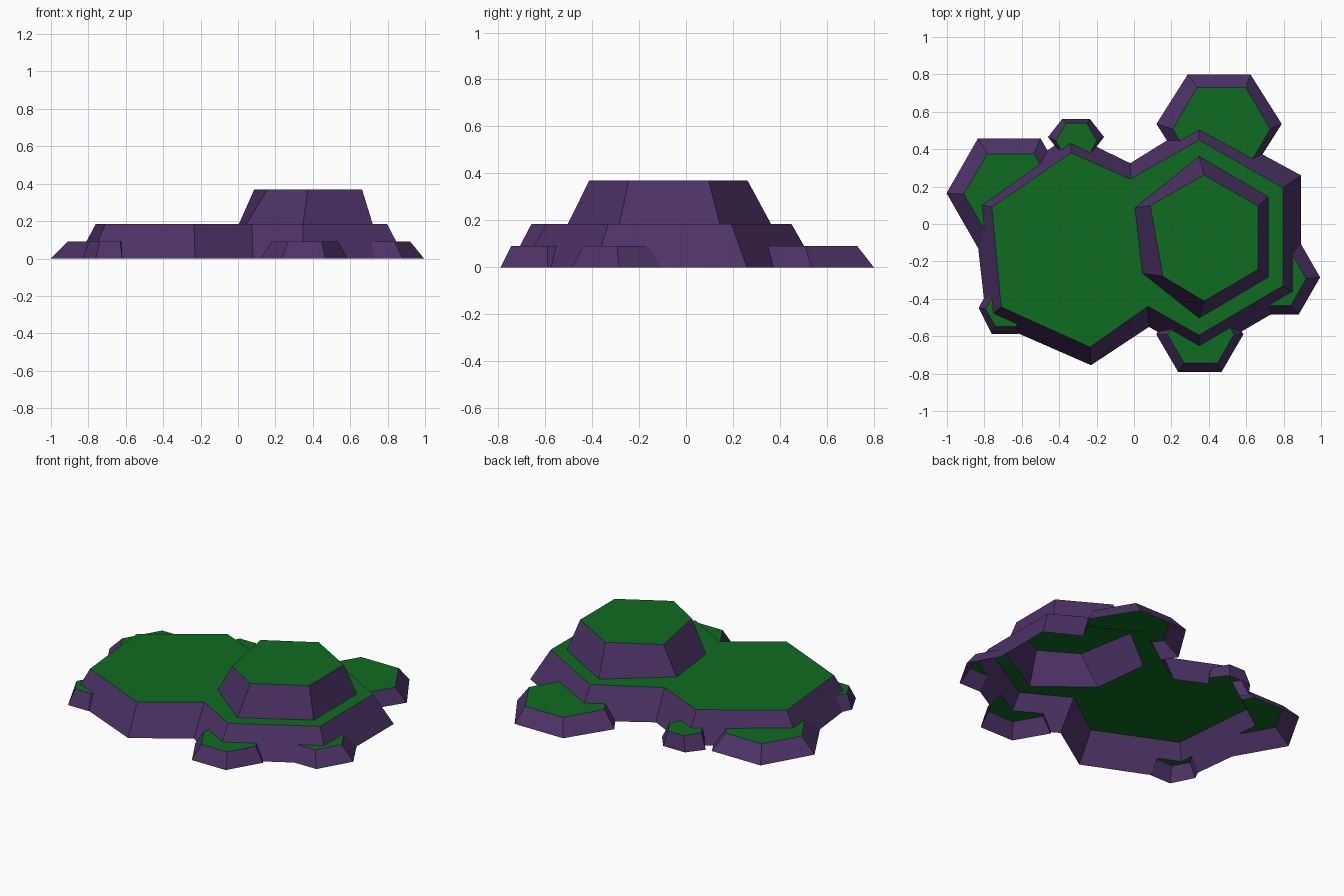
import bpy, bmesh, math

if "Cube" in bpy.data.objects:
    bpy.data.objects.remove(bpy.data.objects["Cube"])

LOW, MID, HIGH = 0.09, 0.185, 0.37


def material(name, colour):
    m = bpy.data.materials.new(name)
    m.diffuse_color = (*colour, 1)
    m.use_nodes = True
    m.node_tree.nodes["Principled BSDF"].inputs["Base Color"].default_value = m.diffuse_color
    return m


grass = material("grass_green", (0.0048, 0.15, 0.015))
rock = material("purple_rock", (0.075, 0.033, 0.135))


def loft(name, rings):
    """Closed solid through stacked outlines given as (points, z)."""
    bm = bmesh.new()
    loops = [[bm.verts.new((x, y, z)) for x, y in pts] for pts, z in rings]
    n = len(loops[0])
    for a, b in zip(loops, loops[1:]):
        for i in range(n):
            j = (i + 1) % n
            bm.faces.new((a[i], a[j], b[j], b[i]))
    bm.faces.new(loops[0][::-1])
    bm.faces.new(loops[-1])
    bmesh.ops.recalc_face_normals(bm, faces=bm.faces)
    me = bpy.data.meshes.new(name)
    bm.to_mesh(me)
    bm.free()
    ob = bpy.data.objects.new(name, me)
    bpy.context.collection.objects.link(ob)
    return ob


def hexagon(cx, cy, rx, ry):
    return [(cx + rx * math.cos(k * math.pi / 3), cy + ry * math.sin(k * math.pi / 3))
            for k in range(6)]


# Main plateau: two merged hexagonal slabs with sloped sides
plateau_base = [(-.34, .48), (-.86, .11), (-.79, -.51), (-.23, -.755), (.08, -.55),
                (.35, -.705), (.893, -.39), (.893, .26), (.35, .555), (-.02, .325)]
plateau_top = [(-.337, .38), (-.76, .09), (-.71, -.444), (-.235, -.658), (.075, -.44),
               (.348, -.594), (.797, -.33), (.797, .193), (.348, .449), (-.02, .24)]
island = loft("terraced_island", [(plateau_base, 0), (plateau_top, MID)])

# Upper terrace, with a short plug sunk into the plateau for a clean join
upper_base = [(.348, .362), (.005, .086), (.045, -.263), (.348, -.503), (.72, -.283), (.72, .144)]
upper_top = [(.374, .262), (.087, .098), (.155, -.28), (.374, -.412), (.663, -.244), (.663, .096)]
parts = [loft("upper_terrace", [(upper_base, 0.13), (upper_base, MID), (upper_top, HIGH)])]

# Low ledges around the rim: base hexagon, then top hexagon
ledges = {
    "back_right_ledge": ((.455, .535, .335, .306), (.468, .508, .26, .256)),
    "back_left_ledge": ((-.667, .165, .335, .338), (-.66, .16, .25, .248)),
    "small_back_ledge": ((-.31, .465, .15, .11), (-.308, .444, .11, .11)),
    "small_front_left_ledge": ((-.69, -.45, .14, .16), (-.685, -.455, .11, .107)),
    "front_ledge": ((.352, -.59, .233, .231), (.357, -.59, .178, .178)),
    "right_ledge": ((.765, -.285, .23, .231), (.755, -.293, .166, .166)),
}
for name, (base, top) in ledges.items():
    parts.append(loft(name, [(hexagon(*base), 0), (hexagon(*top), LOW)]))

# Union everything into one shell
bpy.context.view_layer.objects.active = island
for part in parts:
    mod = island.modifiers.new("join", 'BOOLEAN')
    mod.operation = 'UNION'
    mod.solver = 'EXACT'
    mod.object = part
    bpy.ops.object.modifier_apply(modifier=mod.name)
    bpy.data.objects.remove(part)

# Open underside; flat tops are grass, slopes are rock
me = island.data
me.materials.clear()
me.materials.append(grass)
me.materials.append(rock)
bm = bmesh.new()
bm.from_mesh(me)
under = [f for f in bm.faces if all(v.co.z < 1e-3 for v in f.verts)]
bmesh.ops.delete(bm, geom=under, context='FACES')
bm.normal_update()
for f in bm.faces:
    f.smooth = False
    f.material_index = 0 if f.normal.z > 0.95 else 1
bm.to_mesh(me)
bm.free()
